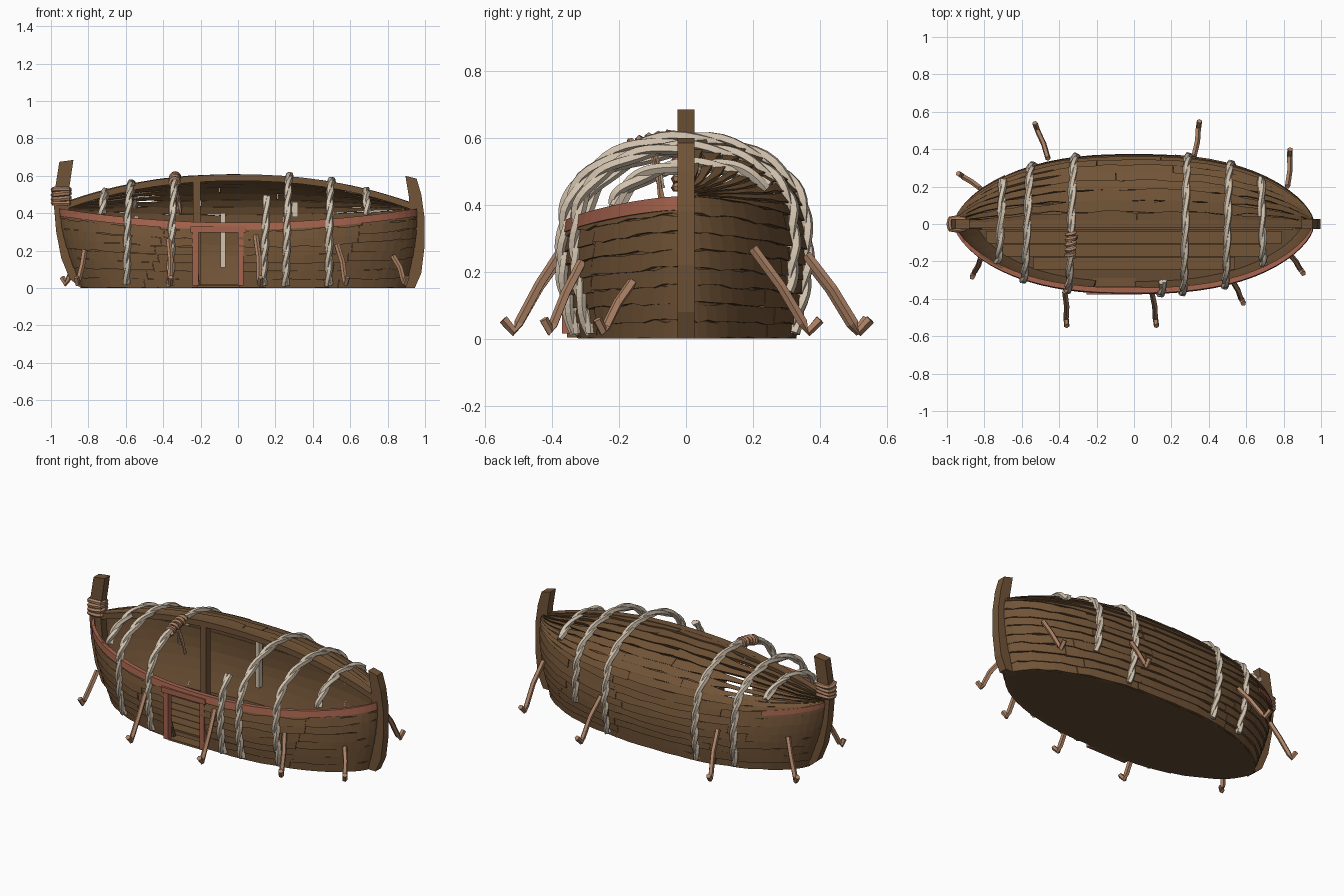
import bpy, bmesh, math, random
from mathutils import Vector

if "Cube" in bpy.data.objects:
    bpy.data.objects.remove(bpy.data.objects["Cube"])
random.seed(4)

def mat(name, c):
    m = bpy.data.materials.new(name)
    m.diffuse_color = (*c, 1)
    m.use_nodes = True
    m.node_tree.nodes["Principled BSDF"].inputs["Base Color"].default_value = m.diffuse_color
    return m

WOOD = mat("brown wood", (0.165, 0.088, 0.038))
DARK = mat("dark wood", (0.125, 0.070, 0.034))
RED = mat("red paint", (0.38, 0.125, 0.075))
CREAM = mat("cream rope", (0.64, 0.54, 0.42))
TAN = mat("tan rope", (0.42, 0.225, 0.13))

def finish(bm, name, material):
    bmesh.ops.recalc_face_normals(bm, faces=bm.faces)
    me = bpy.data.meshes.new(name)
    bm.to_mesh(me)
    bm.free()
    me.materials.append(material)
    ob = bpy.data.objects.new(name, me)
    bpy.context.collection.objects.link(ob)
    return ob

# Hull surface: u runs along the length, v = 0..1 up the wall, 1..2 over the roof arch
def length(v):
    return 0.87 + 0.09 * math.sin(min(1, v) * math.pi / 2)

def hull(u, v, side, off=0.0):
    w = 0.362 * max(0, 1 - abs(u) ** 2.5) ** 0.65
    zr = 0.345 + 0.08 * u * u
    zt = 0.60 - 0.165 * abs(u) ** 2.2
    x = u * length(v) + 0.03 * max(0, 1 - v) * u * u
    if v <= 1:
        f = 0.87 + 0.13 * math.sin(min(1, v * 1.35) * math.pi / 2) - 0.02 * max(0, v - 0.75) * 4
        return Vector((x, side * max(0, w * f + off), v * zr))
    a = (v - 1) * math.pi / 2
    return Vector((x, side * max(0, 0.98 * w + off) * math.cos(a), zr + (zt - zr + off) * math.sin(a)))

def panel(bm, side, u0, u1, v0, v1, o_in, o_low, o_up, nv=1, jit=0.0, width=None):
    """Solid curved board on the hull surface."""
    a0, a1 = math.asin(u0), math.asin(u1)
    n = max(3, int((a1 - a0) * 11))
    rings = []
    for i in range(n + 1):
        u = math.sin(a0 + (a1 - a0) * i / n)
        k = width(u) if width else 1
        vm, vh = (v0 + v1) / 2, (v1 - v0) / 2 * k
        lo = max(0, vm - vh + random.uniform(-jit, jit))
        hi = vm + vh + random.uniform(-jit, jit)
        vs = [lo + (hi - lo) * j / nv for j in range(nv + 1)]
        pts = [hull(u, v, side, o_low + (o_up - o_low) * j / nv) for j, v in enumerate(vs)]
        pts += [hull(u, v, side, o_in) for v in reversed(vs)]
        rings.append([bm.verts.new(p) for p in pts])
    m = len(rings[0])
    for r, s in zip(rings, rings[1:]):
        for j in range(m):
            bm.faces.new((r[j], r[(j + 1) % m], s[(j + 1) % m], s[j]))
    bm.faces.new(rings[0])
    bm.faces.new(rings[-1])

def tube(bm, pts, r, sides=6):
    rings, ref = [], Vector((0.31, 0.87, 0.38))
    for i, p in enumerate(pts):
        t = (pts[min(i + 1, len(pts) - 1)] - pts[max(i - 1, 0)]).normalized()
        ref = (ref - t * ref.dot(t)).normalized()
        b = t.cross(ref)
        rings.append([bm.verts.new(p + r * (math.cos(k) * ref + math.sin(k) * b))
                      for k in (2 * math.pi * j / sides for j in range(sides))])
    for q, s in zip(rings, rings[1:]):
        for j in range(sides):
            bm.faces.new((q[j], q[(j + 1) % sides], s[(j + 1) % sides], s[j]))
    bm.faces.new(rings[0])
    bm.faces.new(rings[-1])

def coil(path, radius, turns, phase):
    """Helix winding around a path."""
    out, ref = [], Vector((1, 0.05, 0.02))
    for i, p in enumerate(path):
        t = (path[min(i + 1, len(path) - 1)] - path[max(i - 1, 0)]).normalized()
        ref = (ref - t * ref.dot(t)).normalized()
        k = phase + 2 * math.pi * turns * i / (len(path) - 1)
        out.append(p + radius * (math.cos(k) * ref + math.sin(k) * t.cross(ref)))
    return out

def rope(name, path, r=0.016, material=CREAM):
    bm = bmesh.new()
    span = sum((b - a).length for a, b in zip(path, path[1:]))
    for ph in (0, math.pi):
        tube(bm, coil(path, r * 0.5, span / 0.24, ph), r, 5)
    return finish(bm, name, material)

def prism(name, outline, half, material):
    """Outline in x, z extruded across y."""
    bm = bmesh.new()
    a = [bm.verts.new((x, -half, z)) for x, z in outline]
    b = [bm.verts.new((x, half, z)) for x, z in outline]
    bm.faces.new(a)
    bm.faces.new(b)
    for i in range(len(a)):
        j = (i + 1) % len(a)
        bm.faces.new((a[i], a[j], b[j], b[i]))
    return finish(bm, name, material)

def box(name, lo, hi, material):
    ob = prism(name, [(lo[0], lo[2]), (hi[0], lo[2]), (hi[0], hi[2]), (lo[0], hi[2])],
               (hi[1] - lo[1]) / 2, material)
    ob.location.y = (hi[1] + lo[1]) / 2
    return ob

# Wall strakes, broken into staggered boards, leaving the doorway open
DOOR = (-0.235, 0.005)
bm = bmesh.new()
N = 8
for side in (-1, 1):
    for i in range(N):
        v0, v1 = i / N, (i + 1) / N
        cuts = [-1, random.uniform(-0.65, -0.35), random.uniform(0.15, 0.35), random.uniform(0.5, 0.75), 1]
        spans = list(zip(cuts, cuts[1:]))
        if side < 0 and v0 < 0.87:
            spans = [(cuts[0], cuts[1]), (cuts[1], DOOR[0]), (DOOR[1], cuts[3]), (cuts[3], 1)]
        for u0, u1 in spans:
            e = random.uniform(-0.003, 0.003)
            panel(bm, side, u0 + 0.001, u1 - 0.001, v0, v1, -0.008, 0.012 + e, 0.004 + e, 1, 0.014)
finish(bm, "wall_planks", WOOD)

# Lining behind the planks
bm = bmesh.new()
for side, u0, u1, v0, v1 in ((1, -1, 1, 0, 1), (-1, -1, DOOR[0], 0, 0.97), (-1, DOOR[1], 1, 0, 0.97),
                             (-1, DOOR[0], DOOR[1], 0.88, 0.97)):
    panel(bm, side, u0, u1, v0, v1, -0.011, -0.005, -0.005, 6)
finish(bm, "wall_lining", WOOD)

# Roof boards on the back half only, thinning towards the ends
bm = bmesh.new()
R = 9
for i in range(R):
    def thin(u, i=i):
        if i > 1 and u < -0.42:
            return 0.72
        return 0.8 if u > 0.6 else 1.0
    c = random.uniform(-0.3, 0.4)
    for u0, u1 in ((-0.99, c - 0.001), (c + 0.001, 0.99)):
        e = random.uniform(-0.003, 0.003)
        panel(bm, 1, u0, u1, 1 + i / R, 1 + (i + 1) / R, -0.008, 0.012 + e, 0.004 + e, 1, 0.014, thin)
finish(bm, "roof_planks", WOOD)

# Ridge beam following the roof line
us = [math.sin(-1.45 + 2.9 * i / 24) for i in range(25)]
top = [hull(u, 2, 1, 0.008) for u in us]
prism("ridge_beam", [(p.x, p.z) for p in top] + [(p.x, p.z - 0.035) for p in reversed(top)], 0.022, WOOD)

# Floor slab, with lengthwise boards on top
def half_width(x):
    return max(0, hull(max(-1, min(1, x / 0.87)), 0, 1).y - 0.005)

bm = bmesh.new()
ring = [math.sin(-math.pi / 2 + math.pi * i / 28) for i in range(29)]
loop = [hull(u, 0, -1) for u in ring] + [hull(u, 0, 1) for u in reversed(ring[1:-1])]
f = bm.faces.new([bm.verts.new(p) for p in loop])
ext = bmesh.ops.extrude_face_region(bm, geom=[f])
bmesh.ops.translate(bm, verts=[g for g in ext["geom"] if isinstance(g, bmesh.types.BMVert)], vec=(0, 0, 0.01))
finish(bm, "floor", DARK)
for i in range(9):
    y = -0.28 + 0.07 * i
    edge = abs(y) + 0.033
    xs = [x / 100 for x in range(-86, 87) if half_width(x / 100) > edge]
    if xs:
        box("floor_board_%d" % (i + 1), (xs[0], y - 0.033, 0.008), (xs[-1], y + 0.033, 0.02), WOOD)
box("door_sill", (-0.22, -0.355, 0.004), (0.01, -0.29, 0.016), WOOD)

# Red rim along the front, wrapping round the bow
bm = bmesh.new()
panel(bm, -1, -0.995, 0.995, 0.905, 1.01, -0.014, 0.017, 0.014)
panel(bm, 1, -0.995, -0.72, 0.93, 1.01, 0.002, 0.017, 0.014)
finish(bm, "red_rim", RED)

# End posts
prism("bow_post", [(-0.84, 0), (-0.90, 0.05), (-0.945, 0.16), (-0.972, 0.3), (-0.985, 0.45), (-0.975, 0.55),
                   (-0.955, 0.675), (-0.88, 0.685), (-0.90, 0.55), (-0.905, 0.42), (-0.89, 0.25), (-0.85, 0.08),
                   (-0.80, 0)], 0.026, WOOD)
prism("stern_post", [(0.945, 0), (0.98, 0.08), (0.997, 0.22), (0.997, 0.38), (0.98, 0.5), (0.955, 0.585),
                     (0.895, 0.6), (0.915, 0.48), (0.92, 0.35), (0.915, 0.18), (0.88, 0.05), (0.86, 0)], 0.026, WOOD)

# Lashing round the bow post
bm = bmesh.new()
for i in range(4):
    z = 0.456 + 0.023 * i
    pts = []
    for j in range(17):
        k = 2 * math.pi * j / 16
        c, s = math.cos(k), math.sin(k)
        q = max(abs(c), abs(s)) ** 0.6
        pts.append(Vector((-0.945 + 0.043 * c / q, 0.031 * s / q, z + 0.005 * math.sin(k + i))))
    tube(bm, pts, 0.014, 6)
finish(bm, "bow_lashing", TAN)

# Ropes over the hull: front x, back x, start and end (v on front, 4 - v on back), offsets front and back
def over(xf, xb, s0, s1, of=0.012, ob=0.012, n=60):
    out = []
    for i in range(n + 1):
        s = s0 + (s1 - s0) * i / n
        side, v = (-1, s) if s <= 2 else (1, 4 - s)
        x = xf + (xb - xf) * s / 4
        out.append(hull(x / length(v), v, side, of + (ob - of) * i / n))
    return out

for i, a in enumerate(((-0.745, -0.68, 1.05, 2.72, -0.03, 0.02), (-0.61, -0.53, 0.06, 3.93),
                       (-0.37, -0.30, 0.04, 3.95), (0.25, 0.30, 0.04, 3.95), (0.475, 0.525, 0.04, 3.62),
                       (0.70, 0.67, 1.05, 2.72, -0.03, 0.02), (0.13, 0.20, 0.04, 1.36))):
    rope("hull_rope_%d" % (i + 1), over(*a))

# Tan lashing and loose ends on one rope
knot = over(-0.37, -0.30, 1.66, 1.92)
bm = bmesh.new()
tube(bm, coil(knot, 0.021, 5, 0), 0.012, 5)
finish(bm, "rope_knot", TAN)
for i, (dx, z) in enumerate(((0.03, 0.40), (-0.01, 0.45))):
    a, b = Vector((-0.335, -0.10, 0.58)), Vector((-0.335 + dx, -0.07, z))
    rope("loose_end_%d" % (i + 1), [a.lerp(b, j / 14) for j in range(15)], 0.007, (TAN, CREAM)[i])

# Splayed stakes with hooked feet
stakes = [(-0.46, 0.35, 0.25, -0.53, 0.54), (0.32, 0.36, 0.25, 0.35, 0.55), (0.82, 0.20, 0.27, 0.835, 0.40),
          (-0.82, 0.19, 0.24, -0.94, 0.27), (-0.82, -0.18, 0.20, -0.865, -0.285), (-0.37, -0.36, 0.26, -0.36, -0.545),
          (0.095, -0.36, 0.28, 0.12, -0.545), (0.53, -0.31, 0.23, 0.585, -0.425), (0.83, -0.16, 0.17, 0.905, -0.265)]
for i, (x0, y0, z0, x1, y1) in enumerate(stakes):
    a, c = Vector((x0, y0, z0)), Vector((x1, y1, 0.058))
    b = a.lerp(c, 0.83)
    b.z = 0.022
    m = a.lerp(b, 0.5) + Vector((0.006, 0, 0.012))
    bm = bmesh.new()
    tube(bm, [a, m, a.lerp(b, 0.9), b, c], 0.015, 5)
    finish(bm, "stake_%d" % (i + 1), TAN)

# Door frame
for n, x in (("left", -0.242), ("right", 0.0)):
    box("door_jamb_" + n, (x, -0.37, 0.015), (x + 0.03, -0.335, 0.31), RED)
box("door_lintel", (-0.255, -0.378, 0.298), (0.042, -0.335, 0.33), RED)

# Interior: ridge support, wall ropes
box("ridge_support", (-0.24, -0.02, 0), (-0.20, 0.02, 0.575), WOOD)
box("inner_rope_long", (-0.093, 0.30, 0.11), (-0.068, 0.335, 0.40), CREAM)
box("inner_rope_short", (0.29, 0.26, 0.38), (0.32, 0.29, 0.46), CREAM)
